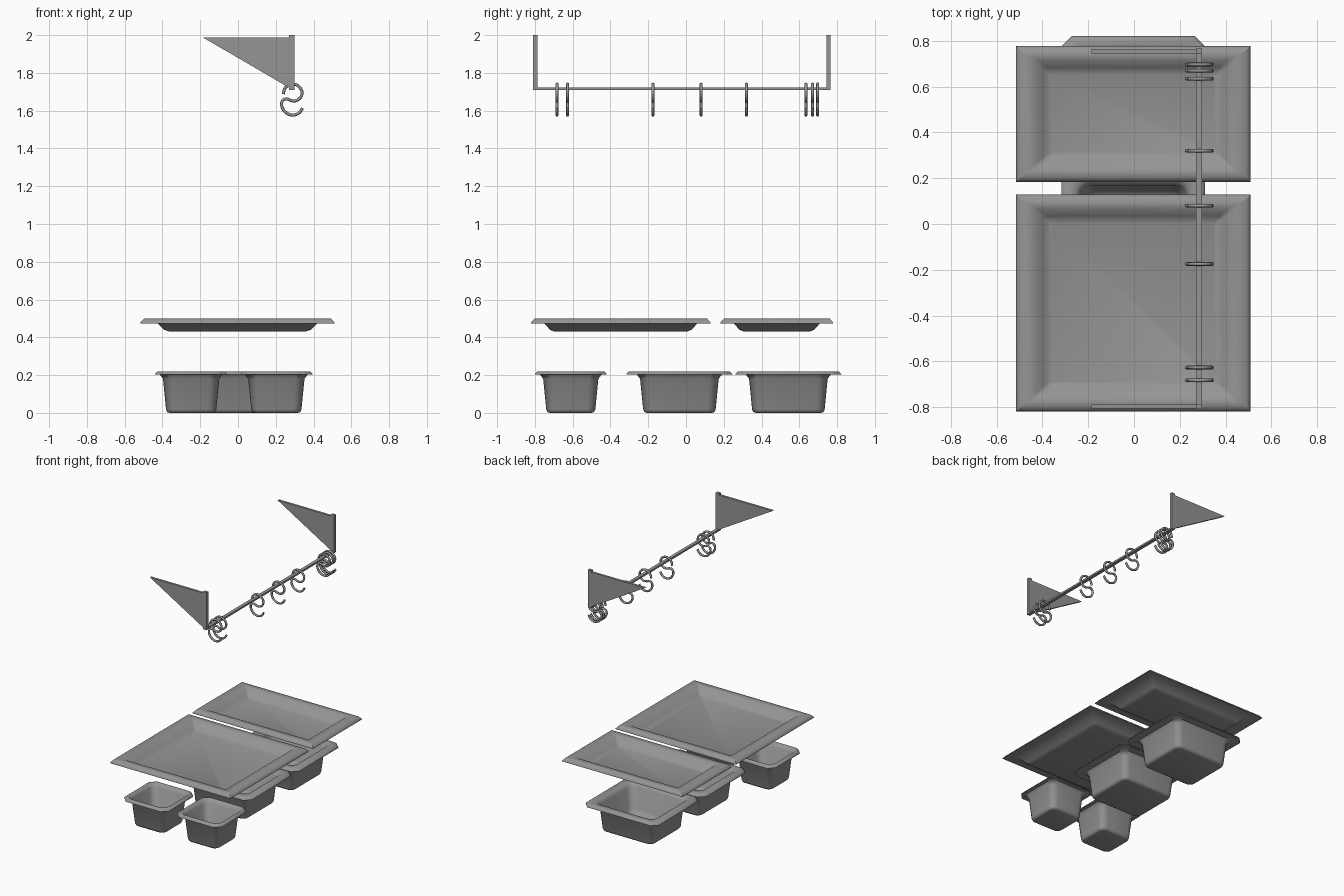
import bpy, bmesh, math
from mathutils import Vector

cube = bpy.data.objects.get("Cube")
if cube:
    bpy.data.objects.remove(cube, do_unlink=True)

steel = bpy.data.materials.new("brushed_grey")
steel.use_nodes = True
grey = (0.3, 0.3, 0.3, 1)
steel.diffuse_color = grey
steel.node_tree.nodes["Principled BSDF"].inputs["Base Color"].default_value = grey


def finish(bm, name, angle=None):
    bmesh.ops.recalc_face_normals(bm, faces=bm.faces)
    mesh = bpy.data.meshes.new(name)
    bm.to_mesh(mesh)
    bm.free()
    mesh.materials.append(steel)
    obj = bpy.data.objects.new(name, mesh)
    bpy.context.collection.objects.link(obj)
    if angle:
        bpy.ops.object.select_all(action='DESELECT')
        obj.select_set(True)
        bpy.context.view_layer.objects.active = obj
        bpy.ops.object.shade_smooth_by_angle(angle=math.radians(angle))
    return obj


def outline(hx, hy, r, chamfer, segs=4):
    """Rectangle with rounded or chamfered corners."""
    pts = []
    for sx, sy, start in ((1, 1, 0), (-1, 1, 90), (-1, -1, 180), (1, -1, 270)):
        c = Vector((sx * (hx - r), sy * (hy - r)))
        arc = [c + r * Vector((math.cos(a), math.sin(a))) for a in
               (math.radians(start + 90 * i / segs) for i in range(segs + 1))]
        if chamfer:
            arc = [arc[0].lerp(arc[-1], i / segs) for i in range(segs + 1)]
        pts += arc
    return pts


def loft(name, cx, cy, rings, angle):
    """Closed shell through rings of (half x, half y, z, corner, chamfered)."""
    bm = bmesh.new()
    loops = [[bm.verts.new((cx + p.x, cy + p.y, z)) for p in outline(hx, hy, r, ch)]
             for hx, hy, z, r, ch in rings]
    for a, b in zip(loops, loops[1:]):
        for i in range(len(a)):
            j = (i + 1) % len(a)
            bm.faces.new((a[i], a[j], b[j], b[i]))
    bm.faces.new(loops[0])
    bm.faces.new(loops[-1])
    return finish(bm, name, angle)


def pan(name, cx, cy, rx, ry, bx, by):
    """Deep pan: rim half sizes rx, ry and body half sizes bx, by at the top."""
    t = 0.008
    loft(name, cx, cy, [
        (bx - .04, by - .04, 0, .03, False),
        (bx - .027, by - .027, .004, .04, False),
        (bx - .02, by - .02, .018, .045, False),
        (bx - .004, by - .004, .18, .05, False),
        (bx + .012, by + .012, .202, .055, False),
        (rx, ry, .202, .045, True),
        (rx, ry, .206, .045, True),
        (rx - .014, ry - .014, .22, .04, True),
        (bx + .014, by + .014, .22, .055, False),
        (bx - t, by - t, .195, .05, False),
        (bx - .02 - t, by - .02 - t, .035, .045, False),
        (bx - .05, by - .05, .01, .03, False)], 50)


def tray(name, cx, cy, hx, hy):
    """Shallow tray with a wide rim."""
    loft(name, cx, cy, [
        (hx - .155, hy - .125, .43, .01, False),
        (hx - .125, hy - .1, .44, .015, False),
        (hx - .09, hy - .07, .474, .015, False),
        (hx, hy, .474, .002, False),
        (hx, hy, .479, .002, False),
        (hx - .018, hy - .018, .499, .002, False),
        (hx - .085, hy - .065, .497, .015, False),
        (hx - .12, hy - .095, .455, .015, False),
        (hx - .155, hy - .125, .44, .01, False)], 50)


# Serving trays
tray("front_tray", -.003, -.345, .513, .475)
tray("back_tray", -.003, .481, .513, .298)

# Deep pans below the trays
pan("right_small_pan", -.248, -.61, .192, .19, .153, .15)
pan("left_small_pan", .203, -.61, .192, .19, .153, .15)
pan("middle_pan", -.003, -.035, .313, .28, .24, .212)
pan("back_pan", -.003, .542, .313, .28, .24, .212)


def box(name, lo, hi):
    bm = bmesh.new()
    bmesh.ops.create_cube(bm, size=1)
    for v in bm.verts:
        v.co = [lo[i] if v.co[i] < 0 else hi[i] for i in range(3)]
    return finish(bm, name)


def bracket_plate(name, y0, y1):
    bm = bmesh.new()
    tri = [(-.185, 1.987), (.28, 1.987), (.28, 1.716)]
    face = bm.faces.new([bm.verts.new((x, y0, z)) for x, z in tri])
    ext = bmesh.ops.extrude_face_region(bm, geom=[face])
    for v in ext["geom"]:
        if isinstance(v, bmesh.types.BMVert):
            v.co.y = y1
    return finish(bm, name)


# Hanging rail with a triangular bracket at each end
for side, y in (("front", -.798), ("back", .755)):
    bracket_plate(side + "_bracket_plate", y - .009, y + .009)
    box(side + "_bracket_post", (.27, y - .011, 1.71), (.298, y + .011, 2))
box("rail", (.271, -.80, 1.71), (.297, .757, 1.723))

# S-shaped hooks on the rail
hook_path = [(.24, 1.688), (.247, 1.716), (.267, 1.735), (.294, 1.741),
             (.325, 1.725), (.339, 1.693), (.325, 1.663), (.294, 1.651),
             (.25, 1.662), (.232, 1.645), (.24, 1.605), (.265, 1.583),
             (.297, 1.577), (.325, 1.59), (.342, 1.614)]


def hook_mesh():
    curve = bpy.data.curves.new("hook_curve", 'CURVE')
    curve.dimensions = '3D'
    curve.bevel_depth = .008
    curve.bevel_resolution = 2
    curve.resolution_u = 3
    curve.use_fill_caps = True
    spline = curve.splines.new('BEZIER')
    spline.bezier_points.add(len(hook_path) - 1)
    for p, (x, z) in zip(spline.bezier_points, hook_path):
        p.co = (x, 0, z)
        p.handle_left_type = p.handle_right_type = 'AUTO'
    temp = bpy.data.objects.new("hook_curve", curve)
    bpy.context.collection.objects.link(temp)
    bpy.context.view_layer.update()
    graph = bpy.context.evaluated_depsgraph_get()
    mesh = bpy.data.meshes.new_from_object(temp.evaluated_get(graph))
    bpy.data.objects.remove(temp, do_unlink=True)
    mesh.materials.clear()
    mesh.materials.append(steel)
    mesh.shade_smooth()
    return mesh


hook = hook_mesh()
for n, y in enumerate((-.683, -.627, -.175, .08, .32, .635, .67, .697)):
    obj = bpy.data.objects.new(f"hook_{n + 1}", hook)
    obj.location.y = y
    bpy.context.collection.objects.link(obj)
